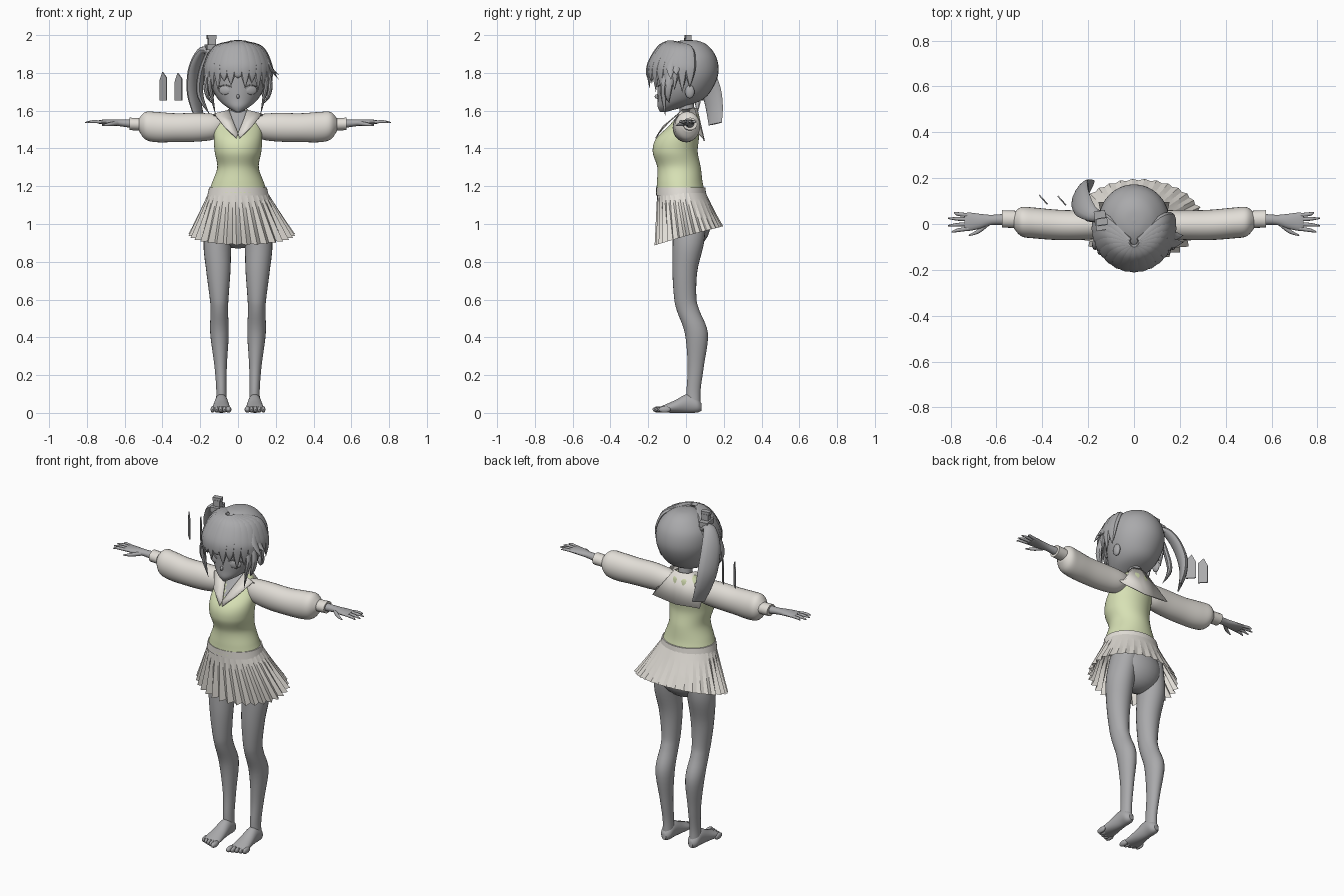
import bpy, bmesh, random
from math import sin, cos, pi, radians
from mathutils import Vector, Matrix

if "Cube" in bpy.data.objects:
    bpy.data.objects.remove(bpy.data.objects["Cube"])
random.seed(4)
X, Y, Z = Vector((1, 0, 0)), Vector((0, 1, 0)), Vector((0, 0, 1))


def material(name, rgb):
    m = bpy.data.materials.new(name)
    m.use_nodes = True
    m.diffuse_color = (*rgb, 1)
    m.node_tree.nodes["Principled BSDF"].inputs["Base Color"].default_value = (*rgb, 1)
    return m


GREY = material("plain grey", (0.4, 0.4, 0.41))
CREAM = material("warm white", (0.76, 0.73, 0.68))
GREEN = material("pale green", (0.68, 0.75, 0.46))


def finish(name, bm, mats, smooth=40):
    bmesh.ops.recalc_face_normals(bm, faces=bm.faces)
    me = bpy.data.meshes.new(name)
    bm.to_mesh(me)
    bm.free()
    for m in mats:
        me.materials.append(m)
    ob = bpy.data.objects.new(name, me)
    bpy.context.collection.objects.link(ob)
    if smooth:
        bpy.ops.object.select_all(action='DESELECT')
        ob.select_set(True)
        bpy.context.view_layer.objects.active = ob
        bpy.ops.object.shade_smooth_by_angle(angle=radians(smooth))
    return ob


def spline(rows, steps):
    """Smooth curve through rows of any length."""
    rows = [Vector(r) for r in rows]
    out = []
    for i in range(len(rows) - 1):
        p1, p2 = rows[i], rows[i + 1]
        p0 = rows[i - 1] if i else p1
        p3 = rows[min(i + 2, len(rows) - 1)]
        for k in range(steps):
            t = k / steps
            out.append(p1 + (p2 - p0) * t / 2 + (p0 * 2 - p1 * 5 + p2 * 4 - p3) * t * t / 2
                       + (p1 * 3 - p0 - p2 * 3 + p3) * t ** 3 / 2)
    return out + [rows[-1]]


def sweep(name, rows, mats, axes=None, side=X, n=20, steps=5, smooth=40):
    """Skin ellipses along a path; each row is x, y, z, radius a, radius b."""
    rows = spline(rows, steps)
    bm = bmesh.new()
    rings = []
    for i, r in enumerate(rows):
        c = Vector(r[:3])
        if axes:
            a, b = axes
        else:
            t = (Vector(rows[min(i + 1, len(rows) - 1)][:3]) - Vector(rows[max(i - 1, 0)][:3])).normalized()
            a = (side - t * side.dot(t)).normalized()
            b = t.cross(a)
        ra, rb = max(r[3], .001), max(r[4], .001)
        rings.append([bm.verts.new(c + a * ra * cos(2 * pi * k / n) + b * rb * sin(2 * pi * k / n))
                      for k in range(n)])
    for p, q in zip(rings, rings[1:]):
        for k in range(n):
            bm.faces.new((p[k], p[(k + 1) % n], q[(k + 1) % n], q[k]))
    bm.faces.new(rings[0])
    bm.faces.new(rings[-1])
    return finish(name, bm, mats, smooth)


def ball(name, loc, size, mat, turn=0):
    bm = bmesh.new()
    m = Matrix.Translation(loc) @ Matrix.Rotation(turn, 4, 'Z') @ Matrix.Diagonal((*size, 1))
    bmesh.ops.create_uvsphere(bm, u_segments=20, v_segments=12, radius=1, matrix=m)
    finish(name, bm, [mat])


def box(name, loc, size, mat, turn=0):
    bm = bmesh.new()
    m = Matrix.Translation(loc) @ Matrix.Rotation(turn, 4, 'Z') @ Matrix.Diagonal((*size, 1))
    bmesh.ops.create_cube(bm, size=1, matrix=m)
    finish(name, bm, [mat], 0)


# Head and face
sweep("head", [(0, -.125, 1.592, .01, .012), (0, -.08, 1.62, .06, .07), (0, -.03, 1.66, .105, .12),
               (0, -.005, 1.72, .138, .147), (0, .01, 1.8, .155, .162), (0, .012, 1.88, .145, .15),
               (0, .013, 1.94, .1, .108), (0, .015, 1.968, .05, .055), (0, .015, 1.974, 0, 0)],
      [GREY], (X, Y), n=32)
ball("nose", (0, -.152, 1.675), (.008, .014, .012), GREY)
sweep("neck", [(0, .02, 1.48, .05, .045), (0, .01, 1.56, .04, .04), (0, 0, 1.66, .037, .04)], [GREY], (X, Y))

# Torso with the neckline cut by colour
vest = sweep("vest", [(0, -.028, 1.165, .157, .13), (0, -.033, 1.22, .137, .121), (0, -.037, 1.3, .11, .115),
                      (0, -.057, 1.38, .123, .119), (0, -.046, 1.45, .128, .114), (0, -.01, 1.52, .122, .08),
                      (0, .01, 1.575, .085, .055), (0, .01, 1.6, .045, .035)], [GREEN, GREY],
             (X, Y), n=56, steps=8)
for f in vest.data.polygons:
    c = f.center
    f.material_index = int(c.y < -.01 and c.z > 1.48 + abs(c.x) * 2)
ball("pelvis", (0, .02, 1), (.155, .11, .13), GREY)
sweep("waistband", [(0, -.025, 1.15, .163, .133), (0, -.028, 1.192, .153, .13)], [CREAM], (X, Y), n=40)

# Pleated skirt, longer at the front
bm = bmesh.new()
rings = []
count = 64
for j in range(7):
    t = j / 6
    ring = []
    for k in range(count):
        a = 2 * pi * k / count
        fold = (1 if k % 2 else -1) * (.013 if sin(a) < .3 else .004) * t
        x = .02 * t + (.155 + .115 * t + fold) * cos(a)
        y = -.025 + .045 * t + (.128 + .046 * t + fold) * sin(a)
        hem = .937 + .26 * y if y > 0 else .937 + .3 * y
        ring.append(bm.verts.new((x, y, 1.17 + (hem - 1.17) * t)))
    rings.append(ring)
for p, q in zip(rings, rings[1:]):
    for k in range(count):
        bm.faces.new((p[k], p[(k + 1) % count], q[(k + 1) % count], q[k]))
finish("pleated_skirt", bm, [CREAM], 15)

# Wide collar: V at the front, square flap at the back
inner = [(0, -.147, 1.482), (.028, -.085, 1.55), (.048, -.02, 1.605), (.045, .045, 1.615), (0, .06, 1.615)]
outer = [(.008, -.163, 1.455), (.075, -.122, 1.52), (.128, -.04, 1.585), (.155, .095, 1.455), (0, .1, 1.44)]
bm = bmesh.new()
for s in (1, -1):
    rows = [[bm.verts.new((p[0] * s, p[1], p[2])) for p in row] for row in (inner, outer)]
    for k in range(4):
        bm.faces.new((rows[0][k], rows[0][k + 1], rows[1][k + 1], rows[1][k]))
bmesh.ops.remove_doubles(bm, verts=bm.verts, dist=.0005)
collar = finish("sailor_collar", bm, [CREAM], 30)
collar.modifiers.new("thickness", 'SOLIDIFY').thickness = .006

# Everything that is paired
for s, tag in ((1, "left"), (-1, "right")):
    def pair(rows):
        return [(r[0] * s, *r[1:]) for r in rows]

    # Arm, sleeve and cuff
    sweep(tag + "_sleeve", pair([(.08, .005, 1.525, .045, .05), (.13, 0, 1.515, .06, .068),
                                 (.22, -.005, 1.512, .064, .076), (.33, -.004, 1.51, .066, .076),
                                 (.43, .004, 1.513, .067, .08), (.49, .01, 1.52, .064, .073),
                                 (.523, .015, 1.525, .035, .035)]), [CREAM], (Y, Z), n=28)
    sweep(tag + "_cuff", pair([(.5, .02, 1.527, .037, .033), (.575, .022, 1.53, .038, .033)]), [CREAM], (Y, Z))
    sweep(tag + "_forearm_and_palm",
          pair([(.55, .02, 1.53, .026, .024), (.62, .018, 1.535, .022, .018), (.67, .012, 1.538, .032, .016),
                (.72, .01, 1.54, .04, .012), (.738, .01, 1.54, .035, .009)]), [GREY], (Y, Z))
    for name, y0, x1, y1 in (("index", -.02, .795, -.035), ("middle", 0, .81, -.007),
                             ("ring", .02, .81, .025), ("little", .038, .785, .05)):
        sweep(f"{tag}_{name}_finger", pair([(.72, y0, 1.54, .009, .008), (.77, (y0 + y1) / 2, 1.542, .008, .008),
                                            (x1, y1, 1.537, .003, .003)]), [GREY], (Y, Z), n=10)
    sweep(tag + "_thumb", pair([(.64, 0, 1.533, .012, .011), (.68, -.033, 1.528, .01, .009),
                                (.72, -.05, 1.522, .003, .003)]), [GREY], side=Z, n=10)

    # Leg, foot and toes
    sweep(tag + "_leg", pair([(.085, .02, 1.05, .07, .09), (.108, .012, .9, .074, .083),
                              (.104, -.006, .75, .064, .066), (.1, -.004, .61, .05, .059),
                              (.099, .012, .54, .046, .06), (.098, .055, .42, .049, .061),
                              (.092, .052, .25, .033, .043), (.088, .04, .12, .027, .037),
                              (.088, .04, .04, .03, .037)]), [GREY], (X, Y), n=24)
    sweep(tag + "_foot", pair([(.088, .083, .03, .014, .018), (.088, .06, .04, .032, .038),
                               (.088, .01, .05, .035, .05), (.089, -.06, .033, .044, .033),
                               (.09, -.115, .022, .05, .02), (.09, -.135, .019, .045, .014)]),
          [GREY], (X, Z), n=24)
    for i in range(5):
        x = .05 + .021 * i
        ball(f"{tag}_toe_{i}", (x * s, -.145 + .008 * i, .018), (.015 if i == 0 else .011, .032, .017), GREY)

    # Ear, eye, lash
    ball(tag + "_ear", (.138 * s, .02, 1.7), (.014, .025, .035), GREY)
    ball(tag + "_eye", (.07 * s, -.127, 1.708), (.034, .009, .024), GREY, radians(24) * s)
    sweep(tag + "_lash", pair([(.035, -.15, 1.725, .002, .003), (.07, -.137, 1.736, .003, .004),
                               (.11, -.106, 1.722, .002, .003)]), [GREY], side=Z, n=8)

    # Long locks framing the face
    for i, (dx, low) in enumerate(((0, 1.575), (.022, 1.64))):
        sweep(f"{tag}_side_lock_{i}", pair([(.115 + dx, -.085 + dx, 1.88, .02, .01),
                                            (.148 + dx, -.11 + dx, 1.75, .022, .012),
                                            (.14 + dx, -.118 + dx, 1.68, .016, .01),
                                            (.118 + dx, -.11 + dx, low, 0, 0)]), [GREY], side=Y, n=8)

# Fringe strands fanning from one root over the brow
for i in range(17):
    a = radians(-100 + 12.5 * i)
    d = Vector((sin(a), -cos(a), 0))
    side = Vector((cos(a), sin(a), 0))
    low = (1.735 if i % 2 else 1.765) - .05 * abs(sin(a)) + random.uniform(-.012, .012)

    def over(r, z, w, t):
        return (d.x * r, d.y * r * 1.08 - .012, z, w, t)

    sweep(f"fringe_strand_{i}", [(d.x * .02, -.075 + d.y * .02, 1.962, .012, .01), over(.118, 1.93, .026, .016),
                                 over(.163, 1.85, .034, .016), over(.173, 1.79, .024, .012),
                                 over(.172, low, 0, 0)], [GREY], side=side, n=8, smooth=35)
for i, (y, z) in enumerate(((-.08, 1.765), (-.05, 1.79))):
    sweep(f"flicked_strand_{i}", [(.14, y + .03, 1.9, .022, .01), (.17, y, 1.83, .024, .01),
                                  (.215, y, z, 0, 0)], [GREY], side=Y, n=8)

# Side ponytail, its thinner strand and clip
out = Vector((.5, .85, 0))
sweep("ponytail", [(-.13, .03, 1.9, .02, .02), (-.185, .045, 1.92, .035, .02), (-.225, .085, 1.84, .055, .022),
                   (-.235, .13, 1.72, .06, .024), (-.22, .15, 1.62, .052, .018), (-.19, .155, 1.53, .04, .006)],
      [GREY], side=out, n=12)
sweep("ponytail_strand", [(-.16, .02, 1.91, .015, .01), (-.195, .035, 1.8, .025, .014),
                          (-.2, .06, 1.68, .024, .014), (-.15, .06, 1.58, 0, 0)], [GREY], side=out, n=8)
box("clip_base", (-.145, .015, 1.935), (.05, .085, .03), GREY, .15)
box("clip_block", (-.14, .01, 1.965), (.04, .035, .04), GREY, .15)
box("clip_top", (-.14, .01, 1.99), (.05, .03, .02), GREY, .15)

# Two loose pointed slips beside the head
for i, (x, y, top) in enumerate(((-.393, .108, 1.805), (-.317, .1, 1.8))):
    bm = bmesh.new()
    outline = [(-1, 1.655), (1, 1.655), (1, top - .03), (-.2, top), (-1, top - .045)]
    bm.faces.new([bm.verts.new((x + u * .018, y - u * .02, z)) for u, z in outline])
    slip = finish(f"loose_slip_{i}", bm, [GREY], 0)
    slip.modifiers.new("thickness", 'SOLIDIFY').thickness = .006
